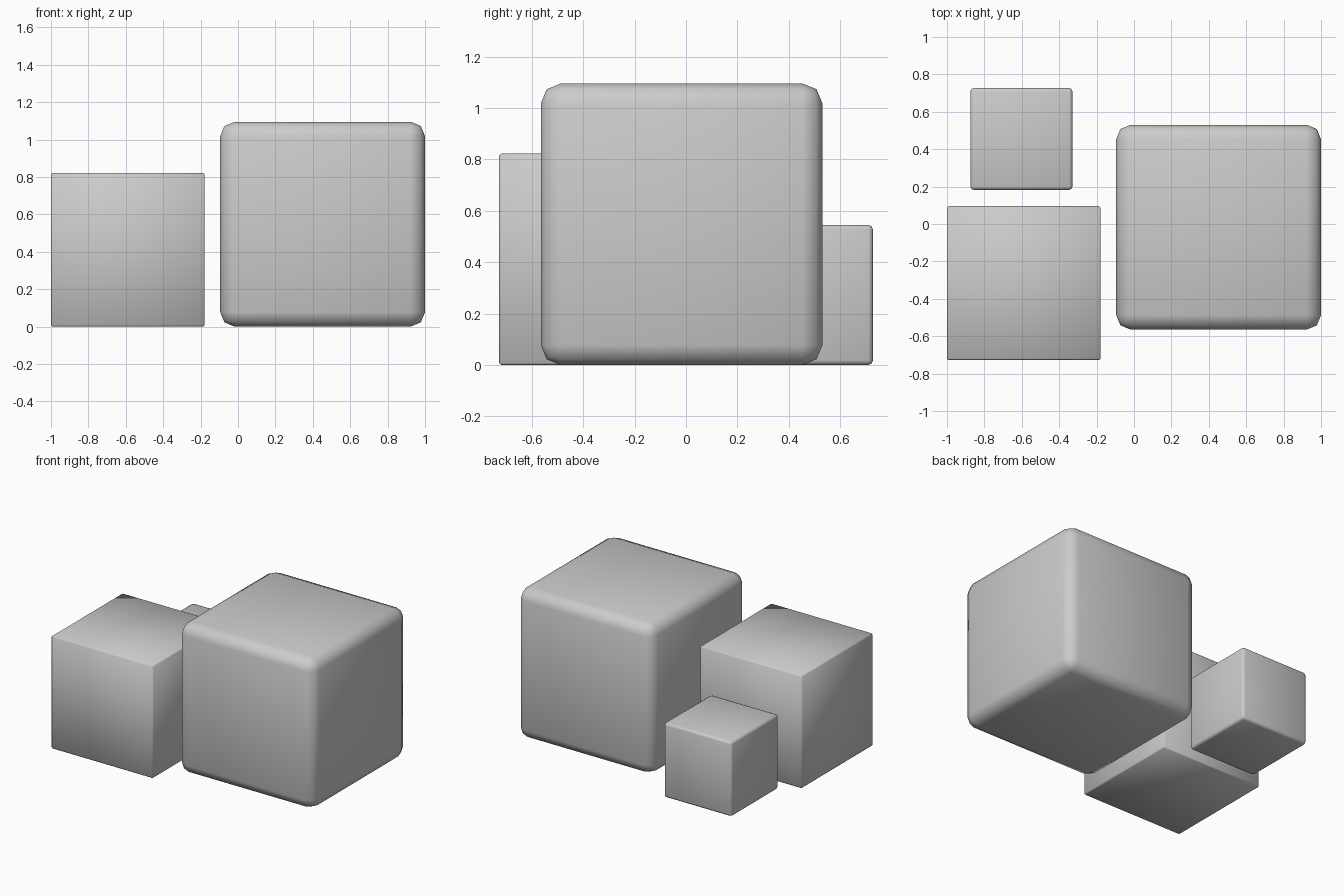
import bpy

if "Cube" in bpy.data.objects:
    bpy.data.objects.remove(bpy.data.objects["Cube"])


def block(name, size, x, y, bevel, segments):
    """Smooth-shaded cube resting on the ground with bevelled edges."""
    bpy.ops.mesh.primitive_cube_add(size=size, location=(x, y, size / 2))
    ob = bpy.context.object
    ob.name = name
    mod = ob.modifiers.new("Bevel", 'BEVEL')
    mod.width = bevel
    mod.segments = segments
    bpy.ops.object.shade_smooth()
    return ob


# Large block with clearly rounded edges
block("large_block", 1.095, 0.4525, -0.017, 0.077, 2)
# Medium block with a hairline bevel
block("medium_block", 0.822, -0.589, -0.316, 0.008, 1)
# Small block with a slight bevel
block("small_block", 0.545, -0.602, 0.4545, 0.018, 2)
